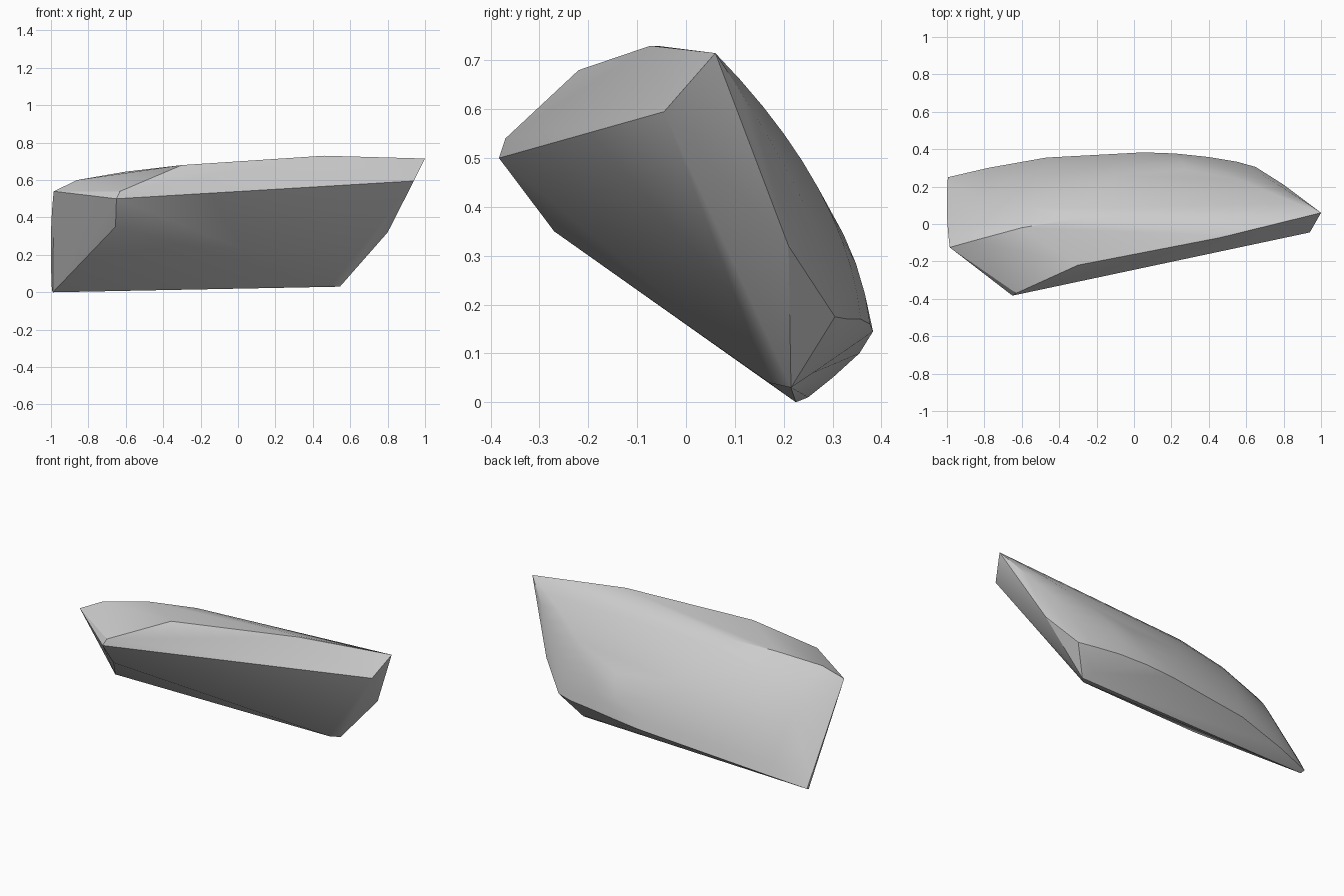
import bpy, bmesh
from mathutils import Vector

# Sharp outer corners of the faceted stone
corners = [
    (1.00, 0.06, 0.715), (0.94, -0.045, 0.595), (0.80, 0.21, 0.32),
    (0.545, 0.215, 0.03), (0.50, 0.17, 0.04), (0.65, 0.305, 0.175),
    (-0.65, -0.383, 0.50), (-0.63, -0.37, 0.54), (-0.655, -0.27, 0.35),
    (-0.99, 0.225, 0.0), (0.46, -0.073, 0.73), (-0.30, -0.22, 0.68),
    (-0.985, -0.125, 0.54), (0.50, 0.26, 0.06),
]

# Ribs of the rounded back: top, middle, bottom
ribs = [
    ((-0.985, -0.125, 0.54), (-1.0, 0.065, 0.30), (-0.995, 0.25, 0.01)),
    ((-0.86, -0.09, 0.60), (-0.82, 0.14, 0.38), (-0.78, 0.30, 0.05)),
    ((-0.60, -0.02, 0.645), (-0.50, 0.22, 0.41), (-0.47, 0.355, 0.10)),
    ((-0.30, 0.03, 0.665), (-0.10, 0.26, 0.43), (0.05, 0.383, 0.145)),
    ((0.46, -0.06, 0.73), (0.30, 0.25, 0.46), (0.22, 0.377, 0.16)),
    ((1.0, 0.06, 0.715), (0.50, 0.27, 0.44), (0.40, 0.358, 0.17)),
    ((1.0, 0.06, 0.715), (0.73, 0.235, 0.42), (0.55, 0.333, 0.17)),
]


def rib_points(top, mid, bottom, steps=10):
    a, b, c = Vector(top), Vector(mid), Vector(bottom)
    for i in range(steps + 1):
        t = i / steps
        yield (a * (2 * t - 1) * (t - 1) + b * 4 * t * (1 - t)
               + c * t * (2 * t - 1))


# Skin everything with one convex hull
bm = bmesh.new()
for p in corners:
    bm.verts.new(p)
for rib in ribs:
    for p in rib_points(*rib):
        bm.verts.new(p)
bmesh.ops.remove_doubles(bm, verts=bm.verts, dist=0.002)
res = bmesh.ops.convex_hull(bm, input=bm.verts)
loose = [v for v in bm.verts if not v.link_faces]
bmesh.ops.delete(bm, geom=loose, context='VERTS')
bmesh.ops.recalc_face_normals(bm, faces=bm.faces)

mesh = bpy.data.meshes.new("stone")
bm.to_mesh(mesh)
bm.free()
stone = bpy.data.objects.new("stone", mesh)
bpy.context.collection.objects.link(stone)
bpy.context.view_layer.objects.active = stone
stone.select_set(True)
bpy.ops.object.shade_smooth_by_angle(angle=0.45)
